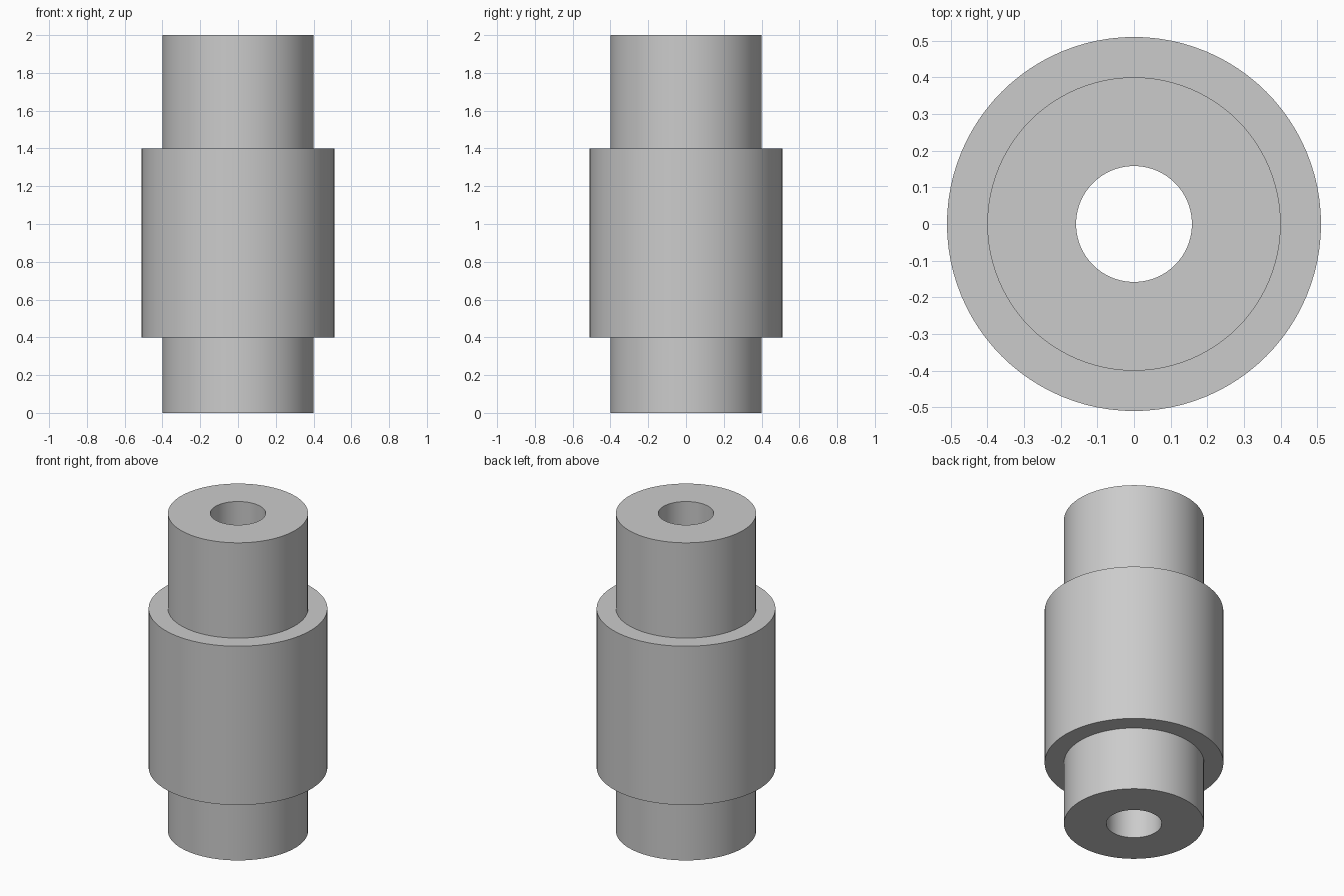
import bpy
import bmesh
import math

cube = bpy.data.objects.get("Cube")
if cube:
    bpy.data.objects.remove(cube, do_unlink=True)

SEGMENTS = 96
BORE, NECK, COLLAR = 0.158, 0.4, 0.51

# Plain grey material
grey = bpy.data.materials.new("light_grey")
grey.use_nodes = True
colour = (0.6, 0.6, 0.6, 1)
grey.diffuse_color = colour
grey.node_tree.nodes["Principled BSDF"].inputs["Base Color"].default_value = colour

# Closed half section of the stepped bushing: radius, height
section = [(BORE, 0), (NECK, 0), (NECK, 0.4), (COLLAR, 0.4),
           (COLLAR, 1.4), (NECK, 1.4), (NECK, 2), (BORE, 2)]

# Revolve the section around the vertical axis
bm = bmesh.new()
verts = [bm.verts.new((r, 0, z)) for r, z in section]
edges = [bm.edges.new((v, verts[(i + 1) % len(verts)])) for i, v in enumerate(verts)]
bmesh.ops.spin(bm, geom=verts + edges, cent=(0, 0, 0), axis=(0, 0, 1),
               angle=math.tau, steps=SEGMENTS, use_merge=False)
bmesh.ops.remove_doubles(bm, verts=bm.verts[:], dist=0.0001)
bmesh.ops.recalc_face_normals(bm, faces=bm.faces[:])

mesh = bpy.data.meshes.new("stepped_bushing")
bm.to_mesh(mesh)
bm.free()
mesh.materials.append(grey)
bushing = bpy.data.objects.new("stepped_bushing", mesh)
bpy.context.collection.objects.link(bushing)

# Smooth walls with crisp shoulders
bpy.ops.object.select_all(action='DESELECT')
bushing.select_set(True)
bpy.context.view_layer.objects.active = bushing
bpy.ops.object.shade_smooth_by_angle(angle=math.radians(30))
